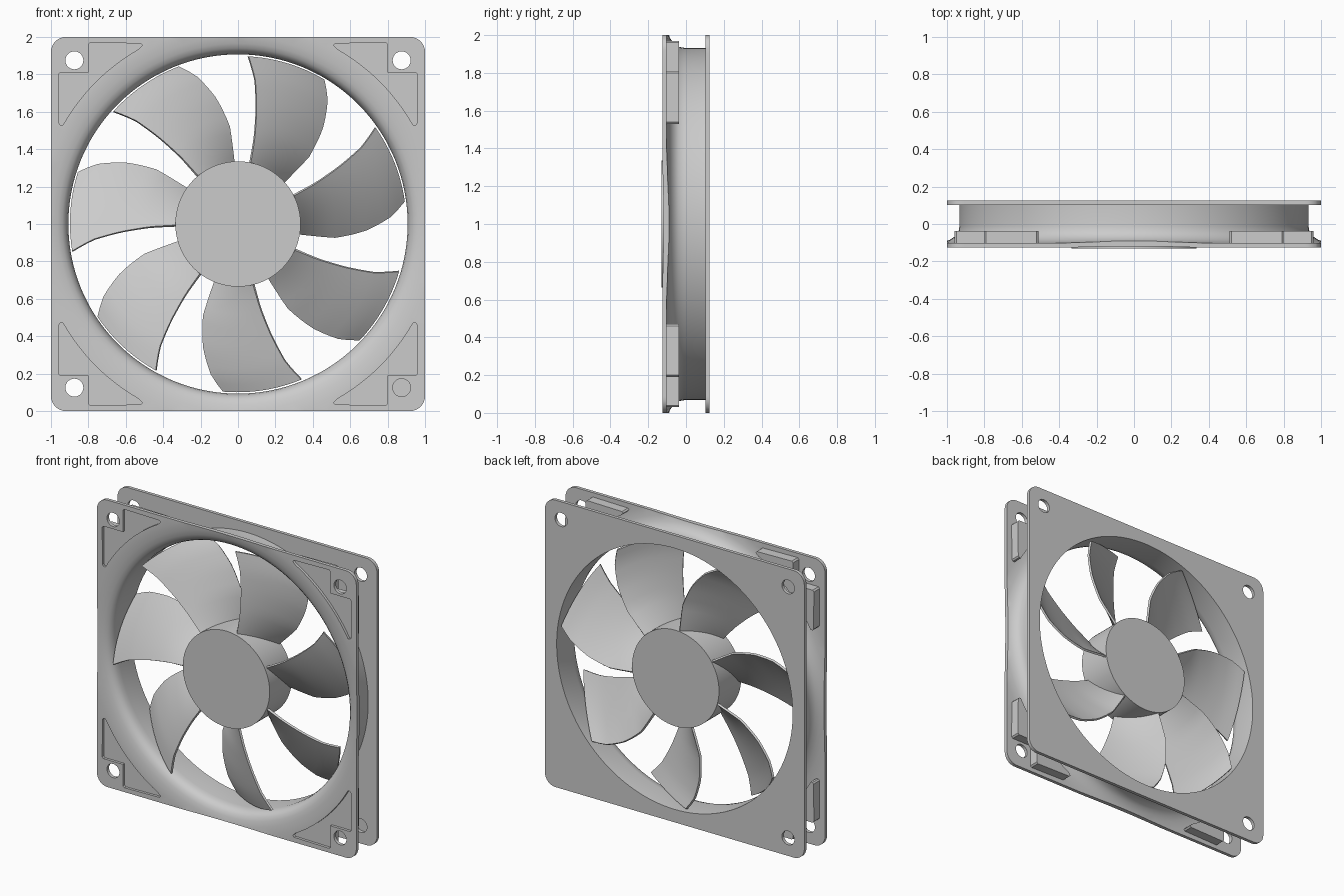
import bpy, bmesh, math
from math import sin, cos, pi, radians

if "Cube" in bpy.data.objects:
    bpy.data.objects.remove(bpy.data.objects["Cube"])

CZ = 1.0      # height of the fan axis
SEG = 128


def finish(name, bm):
    bmesh.ops.recalc_face_normals(bm, faces=bm.faces)
    me = bpy.data.meshes.new(name)
    bm.to_mesh(me)
    bm.free()
    ob = bpy.data.objects.new(name, me)
    bpy.context.collection.objects.link(ob)
    return ob


def activate(ob):
    bpy.ops.object.select_all(action='DESELECT')
    ob.select_set(True)
    bpy.context.view_layer.objects.active = ob


def smooth(ob, deg=30):
    activate(ob)
    bpy.ops.object.shade_smooth_by_angle(angle=radians(deg))


def prism(name, pts, y0, y1):
    """Extrude an outline (x, z relative to the fan axis) from y0 to y1."""
    bm = bmesh.new()
    a = [bm.verts.new((x, y0, z + CZ)) for x, z in pts]
    b = [bm.verts.new((x, y1, z + CZ)) for x, z in pts]
    bm.faces.new(a)
    bm.faces.new(b)
    n = len(pts)
    for i in range(n):
        j = (i + 1) % n
        bm.faces.new((a[i], a[j], b[j], b[i]))
    return finish(name, bm)


def lathe(name, profile):
    """Revolve a closed (radius, y) profile around the fan axis."""
    bm = bmesh.new()
    rings = [[bm.verts.new((r * cos(2 * pi * k / SEG), y, CZ + r * sin(2 * pi * k / SEG)))
              for r, y in profile] for k in range(SEG)]
    n = len(profile)
    for k in range(SEG):
        p, q = rings[k], rings[(k + 1) % SEG]
        for i in range(n):
            j = (i + 1) % n
            bm.faces.new((p[i], p[j], q[j], q[i]))
    return finish(name, bm)


def circle(cx, cz, r, n):
    return [(cx + r * cos(2 * pi * k / n), cz + r * sin(2 * pi * k / n)) for k in range(n)]


def boolean(ob, cutter, op):
    m = ob.modifiers.new("cut", 'BOOLEAN')
    m.operation, m.object, m.solver = op, cutter, 'EXACT'
    activate(ob)
    bpy.ops.object.modifier_apply(modifier=m.name)
    bpy.data.objects.remove(cutter, do_unlink=True)


# Frame: duct, flared front mouth and both flanges in one revolved profile
frame = lathe("frame", [
    (0.91, 0.125), (0.907, -0.03), (0.912, -0.06), (0.922, -0.083), (0.94, -0.1),
    (0.965, -0.111), (1.0, -0.119), (1.05, -0.125), (1.6, -0.125),
    (1.6, -0.102), (1.07, -0.102), (1.02, -0.096), (0.985, -0.085), (0.955, -0.065),
    (0.938, -0.04), (0.933, -0.01), (0.933, 0.102), (1.6, 0.102), (1.6, 0.125)])

# Trim the flanges to a rounded square
R = 0.08
outline = []
for q, (sx, sz) in enumerate([(1, 1), (-1, 1), (-1, -1), (1, -1)]):
    for k in range(9):
        a = pi / 2 * (q + k / 8)
        outline.append((sx * (1 - R) + R * cos(a), sz * (1 - R) + R * sin(a)))
boolean(frame, prism("trim_cutter", outline, -0.3, 0.3), 'INTERSECT')

# Corner outline: an L around the screw hole, closed by an arc along the duct
arc = [(1.075 * sin(radians(a)), 1.075 * cos(radians(a)))
       for a in [29.5 + 31 * k / 12 for k in range(13)]]
corner = [(0.80, 0.81), (0.80, 0.96), (0.79, 0.97), (0.52, 0.965), (0.51, 0.955)]
corner += arc + [(0.95, 0.53), (0.958, 0.54), (0.96, 0.80), (0.95, 0.81)]

# Screw holes, shallow corner pockets and the blocks behind them
for sx in (-1, 1):
    for sz in (-1, 1):
        pts = [(x * sx, z * sz) for x, z in corner]
        boolean(frame, prism("hole_cutter", circle(0.875 * sx, 0.875 * sz, 0.048, 32),
                             -0.3, 0.3), 'DIFFERENCE')
        boolean(frame, prism("pocket_cutter", pts, -0.3, -0.09), 'DIFFERENCE')
        smooth(prism("corner_block", pts, -0.107, -0.037))
smooth(frame)

# Hub
smooth(prism("hub", circle(0, 0, 0.335, 96), -0.13, 0.115))


def interp(table, r):
    for (r0, a0), (r1, a1) in zip(table, table[1:]):
        if r <= r1:
            break
    t = (r - r0) / (r1 - r0)
    return a0 + (a1 - a0) * t


# Blades: clockwise angle (degrees from up) of the front and rear edge at each radius
FRONT = [(0.31, 11.2), (0.46, 10.8), (0.62, 9.0), (0.775, 6.7), (0.9, 3.4)]
REAR = [(0.31, 47.5), (0.52, 46.3), (0.68, 41.4), (0.816, 35.7), (0.9, 30.5)]
NR, NT = 14, 12
for b in range(7):
    bm = bmesh.new()
    grid = []
    for i in range(NR + 1):
        r = 0.315 + (0.897 - 0.315) * i / NR
        a0, a1 = interp(FRONT, r), interp(REAR, r)
        row = []
        for j in range(NT + 1):
            t = j / NT
            a = radians(a0 + (a1 - a0) * t + b * 360 / 7)
            y = -0.105 + 0.21 * (t - 0.2 * t * (1 - t))
            row.append(bm.verts.new((r * sin(a), y, CZ + r * cos(a))))
        grid.append(row)
    for i in range(NR):
        for j in range(NT):
            bm.faces.new((grid[i][j], grid[i + 1][j], grid[i + 1][j + 1], grid[i][j + 1]))
    blade = finish("blade", bm)
    m = blade.modifiers.new("thickness", 'SOLIDIFY')
    m.thickness, m.offset = 0.014, 0
    activate(blade)
    bpy.ops.object.modifier_apply(modifier=m.name)
    smooth(blade, 40)
